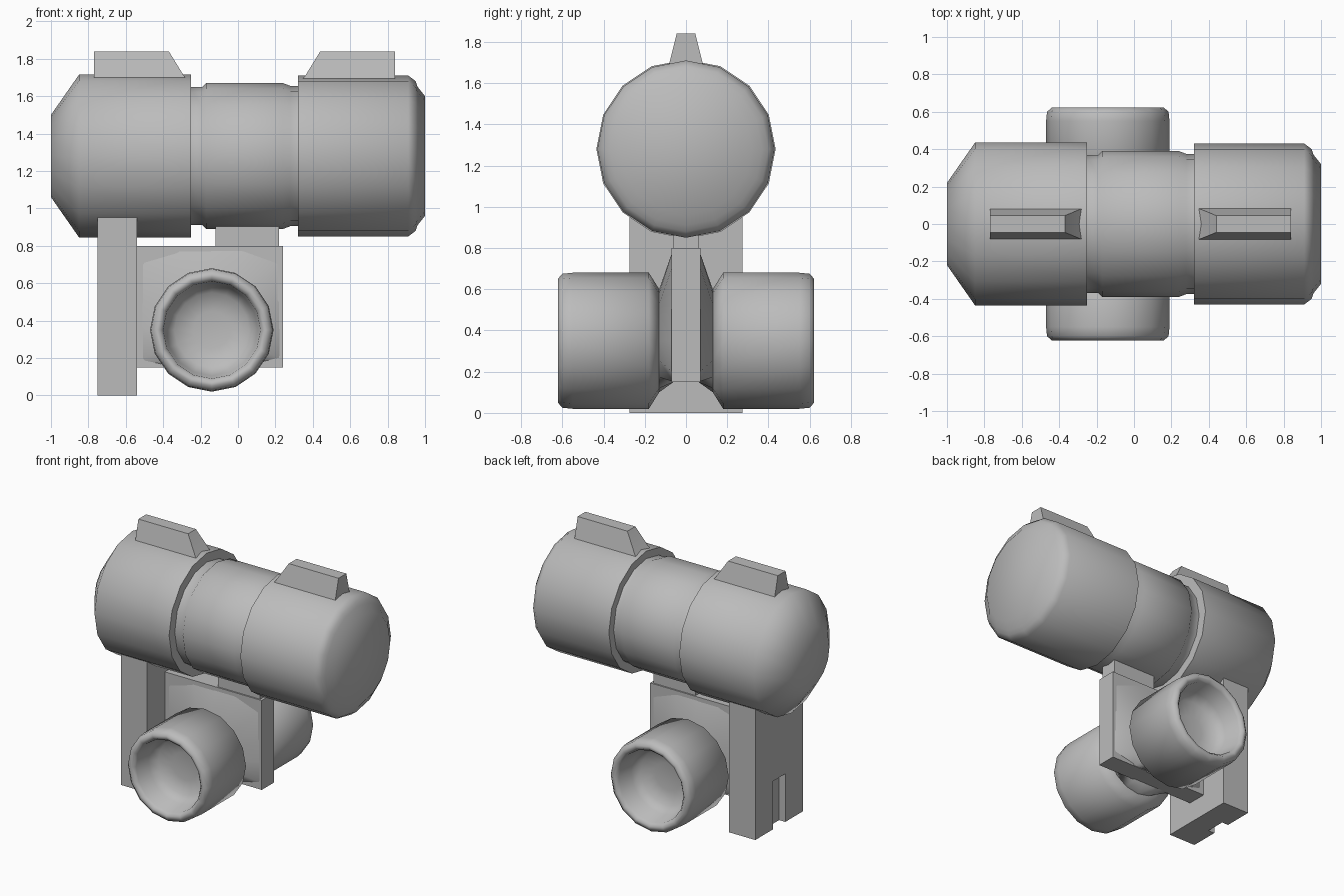
import bpy, bmesh, math
from mathutils import Vector

if "Cube" in bpy.data.objects:
    bpy.data.objects.remove(bpy.data.objects["Cube"], do_unlink=True)

grey = bpy.data.materials.new("plain grey")
grey.use_nodes = True
grey.diffuse_color = (0.5, 0.5, 0.5, 1)
grey.node_tree.nodes["Principled BSDF"].inputs["Base Color"].default_value = (0.5, 0.5, 0.5, 1)


def finish(name, bm, angle):
    """Turn a bmesh into a shaded object."""
    bmesh.ops.recalc_face_normals(bm, faces=bm.faces)
    mesh = bpy.data.meshes.new(name)
    bm.to_mesh(mesh)
    bm.free()
    mesh.materials.append(grey)
    ob = bpy.data.objects.new(name, mesh)
    bpy.context.collection.objects.link(ob)
    bpy.ops.object.select_all(action='DESELECT')
    ob.select_set(True)
    bpy.context.view_layer.objects.active = ob
    bpy.ops.object.shade_smooth_by_angle(angle=math.radians(angle))


def loft(name, rings, angle):
    """Skin equal-length point rings and cap both ends."""
    bm = bmesh.new()
    loops = [[bm.verts.new(p) for p in ring] for ring in rings]
    n = len(loops[0])
    for a, b in zip(loops, loops[1:]):
        for i in range(n):
            j = (i + 1) % n
            bm.faces.new((a[i], a[j], b[j], b[i]))
    bm.faces.new(loops[0])
    bm.faces.new(loops[-1])
    finish(name, bm, angle)


def circle(r, place, sides=16):
    turns = [2 * math.pi * i / sides for i in range(sides)]
    return [place(r * math.cos(t), r * math.sin(t)) for t in turns]


def prism(name, outline, place, lo, hi):
    loft(name, [[place(u, v, w) for u, v in outline] for w in (lo, hi)], 30)


def rect(u0, u1, v0, v1):
    return [(u0, v0), (u1, v0), (u1, v1), (u0, v1)]


# Main barrel, turned around the x axis
barrel = [(-1, .22), (-.85, .435), (-.25, .435), (-.25, .37), (-.19, .37),
          (-.17, .39), (.24, .39), (.28, .375), (.32, .375), (.32, .43),
          (.91, .43), (.95, .40), (.96, .37), (1, .32)]
loft("barrel", [circle(r, lambda a, b: Vector((x, a, 1.28 + b))) for x, r in barrel], 60)

# Sight fins, a mirrored pair with sides that lean inward
fin = [(-.805, 1.6), (-.805, 1.84), (-.405, 1.84), (-.325, 1.71), (-.285, 1.66), (-.285, 1.6)]
for name, side in (("right_fin", 1), ("left_fin", -1)):
    prism(name, fin, lambda x, z, w: Vector(
        (.035 + side * x, w * (.045 + .25 * (1.84 - z)), z)), -1, 1)

# Neck and central plate below the barrel
flat = lambda x, z, w: Vector((x, w, z))
prism("neck", rect(-.12, .22, .78, .95), flat, -.06, .06)
prism("plate", rect(-.56, .24, .15, .80), flat, -.07, .07)

# Flared collars and hollow side cups, turned around the y axis
cup = [(.13, .25), (.18, .33), (.55, .33), (.60, .325), (.622, .30), (.622, .28),
       (.60, .26), (.48, .245), (.43, .20), (.41, .10)]


def cup_ring(y, r):
    return circle(r, lambda a, b: Vector((-.14 + a, y, .35 + b)))


def square_ring(y):
    """Plate outline sampled along the directions of a 16-sided ring."""
    ring = []
    for p in circle(1, lambda a, b: Vector((a, 0, b))):
        reach = min((.38 if p.x > 0 else .39) / max(abs(p.x), 1e-6),
                    (.45 if p.z > 0 else .20) / max(abs(p.z), 1e-6))
        ring.append(Vector((-.14 + p.x * reach, y, .35 + p.z * reach)))
    return ring


for name, s in (("front", -1), ("back", 1)):
    rings = [cup_ring(s * y, r) for y, r in cup]
    loft(name + "_cup", rings, 60)
    loft(name + "_collar", [square_ring(s * .06), rings[0]], 60)

# Rear grip: solid block above, notched section below
up = lambda x, y, w: Vector((x, y, w))
prism("grip", rect(-.75, -.54, -.275, .275), up, .35, 1.1)
notched = [(-.54, -.275), (-.54, .275), (-.75, .275), (-.75, .07),
           (-.70, .07), (-.70, -.07), (-.75, -.07), (-.75, -.275)]
prism("grip_foot", notched, up, 0, .35)
